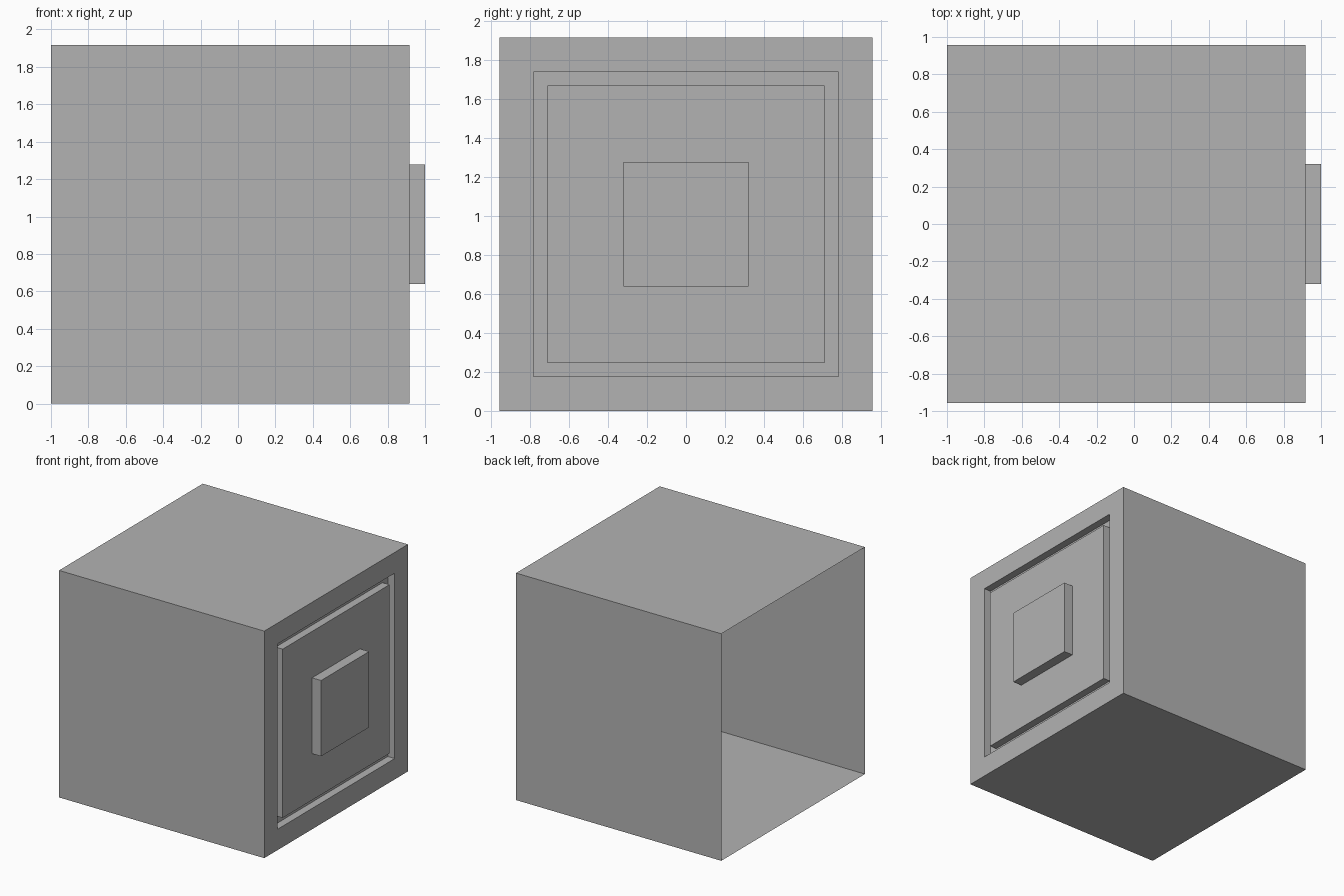
import bpy, bmesh

cube = bpy.data.objects.get("Cube")
if cube:
    bpy.data.objects.remove(cube, do_unlink=True)

# Single grey colour
grey = bpy.data.materials.new("light_grey")
grey.use_nodes = True
colour = (0.45, 0.45, 0.45, 1)
grey.diffuse_color = colour
grey.node_tree.nodes["Principled BSDF"].inputs["Base Color"].default_value = colour

HALF = 0.958            # half the width of the shell
BACK, FACE = -1.0, 0.916
GROOVE = FACE - 0.065   # floor of the groove round the panel

# Square outlines (half size, x), from the open end to the raised button
steps = [
    (HALF, BACK), (HALF, FACE),      # shell walls
    (0.782, FACE), (0.782, GROOVE),  # rim and outer groove wall
    (0.712, GROOVE), (0.712, FACE),  # groove floor and panel edge
    (0.32, FACE), (0.32, 1.0),       # panel and button sides
]


def square(bm, half, x):
    corners = ((-1, -1), (1, -1), (1, 1), (-1, 1))
    return [bm.verts.new((x, y * half, HALF + z * half)) for y, z in corners]


# Open box with a grooved panel and button on its closed end
bm = bmesh.new()
loops = [square(bm, *step) for step in steps]
for a, b in zip(loops, loops[1:]):
    for i in range(4):
        j = (i + 1) % 4
        bm.faces.new((a[i], a[j], b[j], b[i]))
bm.faces.new(loops[-1])  # button top

mesh = bpy.data.meshes.new("open_box")
bm.to_mesh(mesh)
bm.free()
mesh.materials.append(grey)
box = bpy.data.objects.new("open_box", mesh)
bpy.context.collection.objects.link(box)
